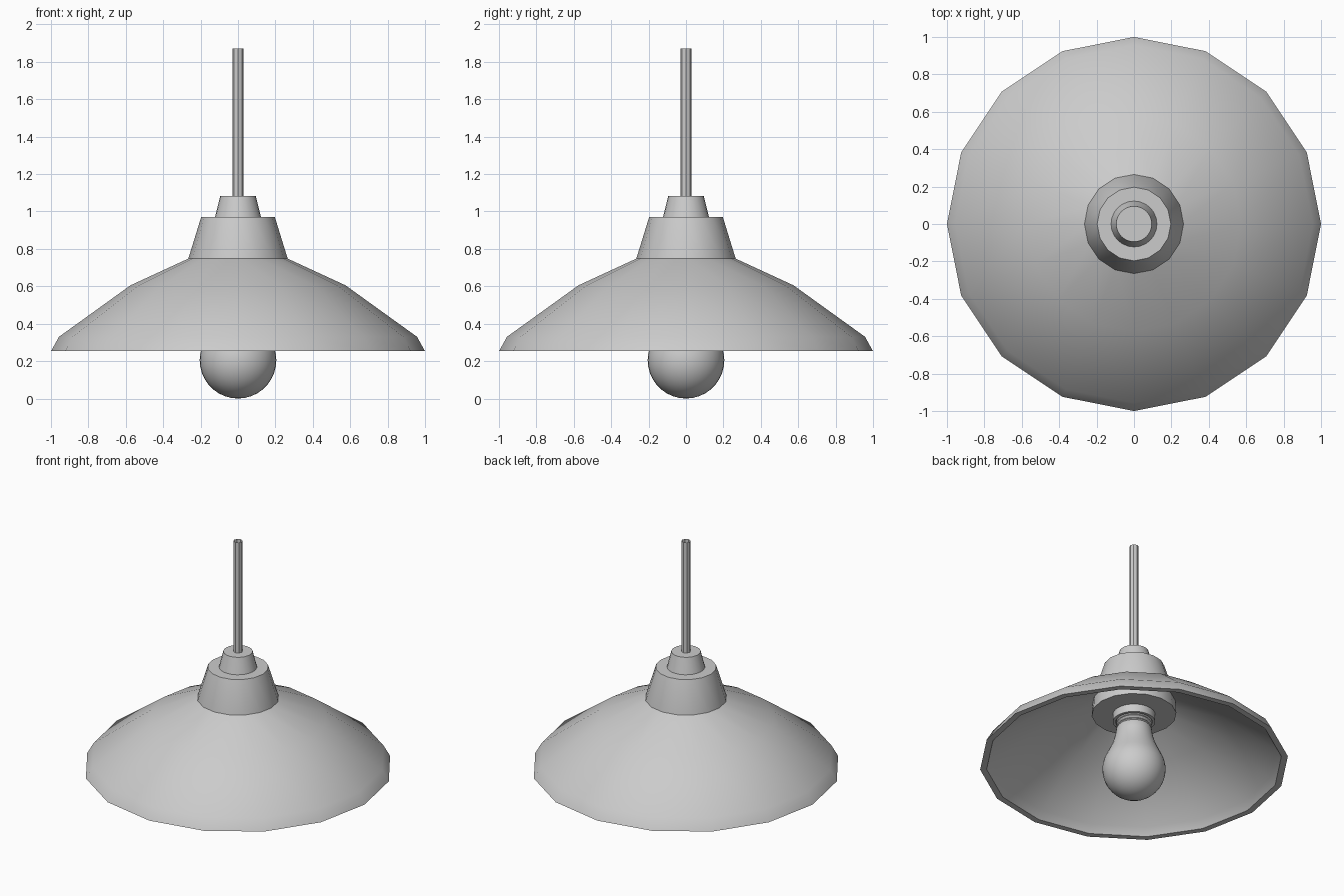
import bpy, bmesh, math

if "Cube" in bpy.data.objects:
    bpy.data.objects.remove(bpy.data.objects["Cube"])


def lathe(name, profile, sides, angle=35, closed=False):
    """Revolve (radius, z) points about z; radius 0 makes a pole."""
    bm = bmesh.new()
    rings = []
    for r, z in profile:
        if r == 0:
            rings.append([bm.verts.new((0, 0, z))] * sides)
        else:
            rings.append([bm.verts.new((r * math.cos(2 * math.pi * i / sides),
                                        r * math.sin(2 * math.pi * i / sides), z))
                          for i in range(sides)])
    pairs = list(zip(rings, rings[1:]))
    if closed:
        pairs.append((rings[-1], rings[0]))
    for a, b in pairs:
        for i in range(sides):
            j = (i + 1) % sides
            bm.faces.new(list(dict.fromkeys((a[i], a[j], b[j], b[i]))))
    bmesh.ops.recalc_face_normals(bm, faces=bm.faces)
    mesh = bpy.data.meshes.new(name)
    bm.to_mesh(mesh)
    bm.free()
    ob = bpy.data.objects.new(name, mesh)
    bpy.context.collection.objects.link(ob)
    bpy.ops.object.select_all(action='DESELECT')
    ob.select_set(True)
    bpy.context.view_layer.objects.active = ob
    bpy.ops.object.shade_smooth_by_angle(angle=math.radians(angle))
    return ob


# Sixteen-sided shade with thickness
lathe("shade", [(0.25, 0.755), (0.575, 0.605), (0.957, 0.33), (1.0, 0.253),
                (0.958, 0.253), (0.925, 0.305), (0.555, 0.57), (0.25, 0.715)],
      16, 40, closed=True)

# Collar above the shade, with its flat underside inside
lathe("collar", [(0, 0.97), (0.197, 0.97), (0.265, 0.75), (0.275, 0.615), (0, 0.615)], 16)

# Cable grip and open-ended, faceted hanging cable
lathe("cable_grip", [(0, 1.082), (0.095, 1.082), (0.124, 0.965), (0, 0.965)], 24)
lathe("cable", [(0.03, 1.87), (0.03, 1.08)], 8, 30)

# Socket ring under the collar
lathe("socket", [(0, 0.62), (0.137, 0.62), (0.137, 0.56), (0.118, 0.56),
                 (0.118, 0.59), (0, 0.59)], 32)

# Ridged screw base of the bulb
thread = [(0, 0.60)]
for k in range(3):
    z = 0.585 - k * 0.025
    thread += [(0.102, z), (0.114, z - 0.0125)]
lathe("bulb_screw", thread + [(0.102, 0.51), (0, 0.51)], 32, 60)

# Glass bulb: sphere blending into the neck
glass = [(0, 0.0)]
for k in range(1, 13):
    a = math.radians(-90 + k * 10)
    glass.append((0.205 * math.cos(a), 0.205 + 0.205 * math.sin(a)))
glass += [(0.16, 0.345), (0.142, 0.385), (0.129, 0.425), (0.12, 0.465),
          (0.115, 0.505), (0.105, 0.52), (0, 0.52)]
lathe("bulb", glass, 32, 50)
